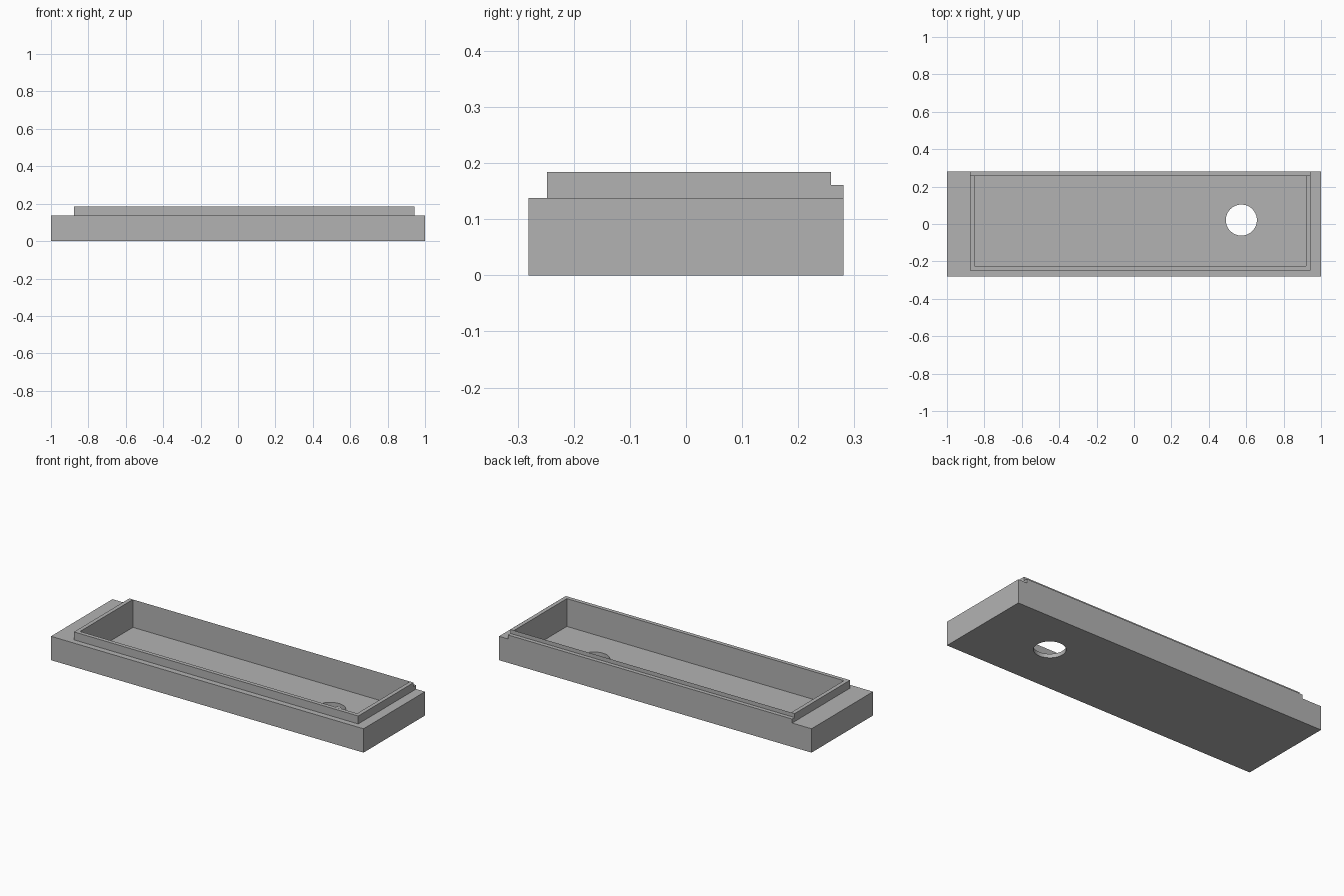
import bpy
from mathutils import Vector

default = bpy.data.objects.get("Cube")
if default:
    bpy.data.objects.remove(default, do_unlink=True)

grey = bpy.data.materials.new("plain_grey")
grey.use_nodes = True
colour = (0.45, 0.45, 0.45, 1)
grey.diffuse_color = colour
grey.node_tree.nodes["Principled BSDF"].inputs["Base Color"].default_value = colour

# Main dimensions
DEPTH = 0.281       # half depth of the tray
TOP = 0.184         # top of the rim
SHOULDER = 0.138    # top of the base
LEDGE = 0.161       # top of the low back wall
FLOOR = 0.023
WALL = 0.023
RIM_X0, RIM_X1 = -0.876, 0.943
RIM_Y0, RIM_Y1 = -0.248, 0.258


def box(name, low, high):
    low, high = Vector(low), Vector(high)
    bpy.ops.mesh.primitive_cube_add(size=1, location=(low + high) / 2)
    ob = bpy.context.object
    ob.name = name
    ob.scale = high - low
    bpy.ops.object.transform_apply(location=True, rotation=False, scale=True)
    ob.data.materials.append(grey)
    return ob


def cut(target, cutter):
    mod = target.modifiers.new("cut", "BOOLEAN")
    mod.operation = "DIFFERENCE"
    mod.solver = "EXACT"
    mod.object = cutter
    bpy.context.view_layer.objects.active = target
    bpy.ops.object.modifier_apply(modifier=mod.name)
    bpy.data.objects.remove(cutter, do_unlink=True)


# Solid block
tray = box("tray", (-1, -DEPTH, 0), (1, DEPTH, TOP))

# Shoulders outside the raised rim, and the lowered back wall
cut(tray, box("right_shoulder", (-2, -1, SHOULDER), (RIM_X0, 1, 1)))
cut(tray, box("left_shoulder", (RIM_X1, -1, SHOULDER), (2, 1, 1)))
cut(tray, box("front_shoulder", (-2, -1, SHOULDER), (2, RIM_Y0, 1)))
cut(tray, box("back_step", (-2, RIM_Y1, LEDGE), (2, 1, 1)))

# Hollow interior
cut(tray, box("cavity", (RIM_X0 + WALL, RIM_Y0 + WALL, FLOOR),
              (RIM_X1 - WALL, RIM_Y1, 1)))

# Round hole through the floor
bpy.ops.mesh.primitive_cylinder_add(vertices=64, radius=0.083, depth=0.2,
                                    location=(0.574, 0.021, 0))
cut(tray, bpy.context.object)

# Smooth hole wall, crisp edges elsewhere
bpy.ops.object.select_all(action="DESELECT")
tray.select_set(True)
bpy.context.view_layer.objects.active = tray
bpy.ops.object.shade_smooth_by_angle()
